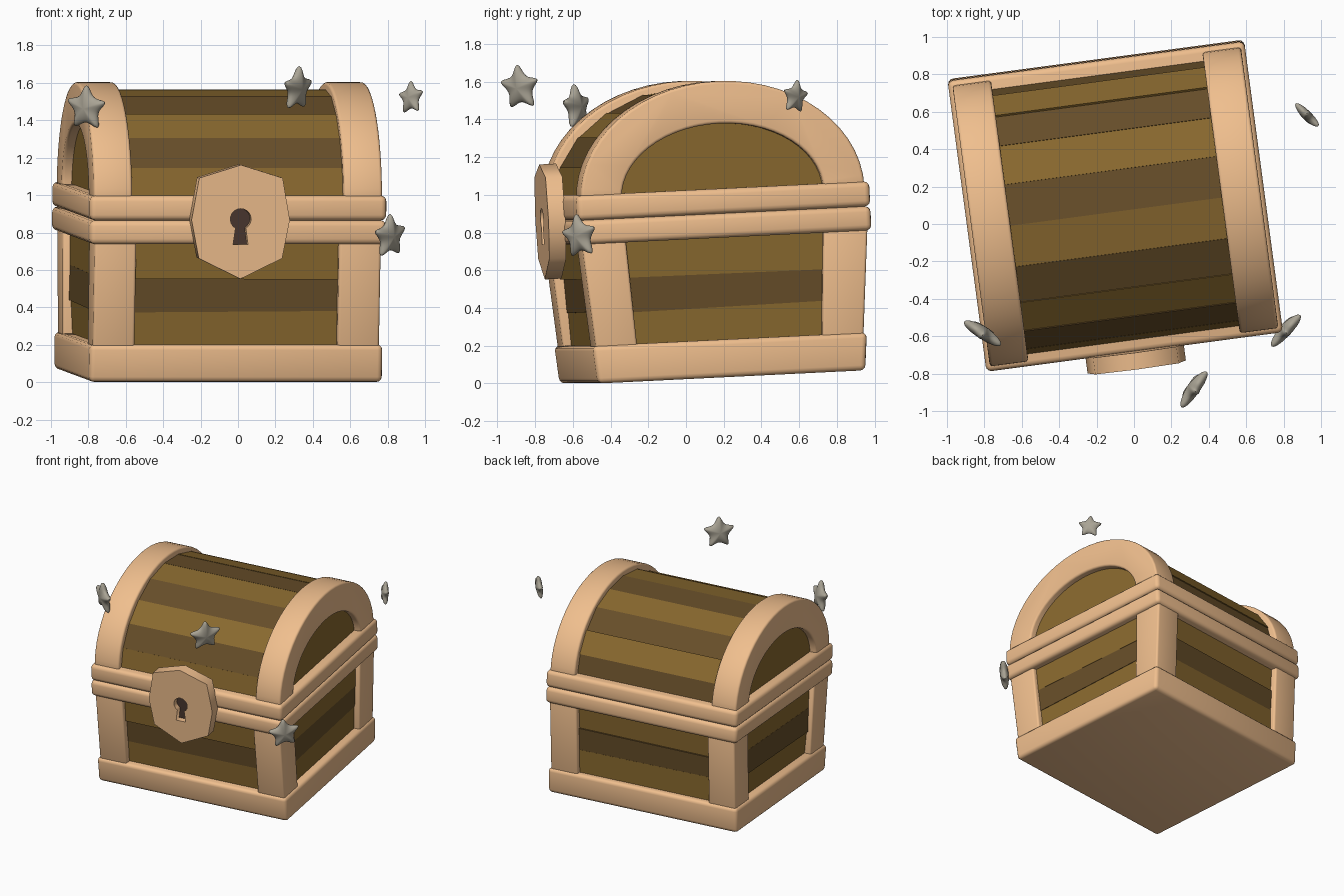
import bpy, bmesh, random
from math import sin, cos, pi, radians
from mathutils import Matrix, Vector

if "Cube" in bpy.data.objects:
    bpy.data.objects.remove(bpy.data.objects["Cube"])

random.seed(4)
R = Matrix.Rotation
# the whole chest is turned and tipped slightly
CHEST = Matrix.Translation((-0.106, 0.14, 0.035)) @ R(radians(7.6), 4, 'Z') @ R(radians(2.8), 4, 'X')


def material(name, rgb):
    m = bpy.data.materials.new(name)
    m.diffuse_color = (*rgb, 1)
    m.use_nodes = True
    m.node_tree.nodes["Principled BSDF"].inputs["Base Color"].default_value = m.diffuse_color
    return m


FRAME = material("frame", (0.87, 0.52, 0.27))
LIGHT = material("light_wood", (0.25, 0.14, 0.028))
DARK = material("dark_wood", (0.135, 0.076, 0.022))
HOLE = material("keyhole_dark", (0.07, 0.04, 0.03))
STONE = material("star_grey", (0.40, 0.37, 0.30))


def finish(ob, mat, matrix):
    ob.data.materials.append(mat)
    ob.matrix_world = matrix
    bpy.ops.object.select_all(action='DESELECT')
    ob.select_set(True)
    bpy.context.view_layer.objects.active = ob
    if ob.type == 'CURVE':
        bpy.ops.object.convert(target='MESH')
    else:
        bpy.ops.object.shade_smooth_by_angle(angle=radians(35))


def add(name, bm, mat, bevel=0.0, matrix=CHEST):
    bmesh.ops.recalc_face_normals(bm, faces=bm.faces)
    if bevel:
        edges = [e for e in bm.edges if e.calc_face_angle(0) > radians(40)]
        bmesh.ops.bevel(bm, geom=edges, offset=bevel, segments=3, profile=0.5, affect='EDGES')
    me = bpy.data.meshes.new(name)
    bm.to_mesh(me)
    bm.free()
    ob = bpy.data.objects.new(name, me)
    bpy.context.collection.objects.link(ob)
    finish(ob, mat, matrix)
    return ob


def taper(bm):
    # the lower body narrows front to back toward the floor
    for v in bm.verts:
        if v.co.z < 0.74:
            v.co.y *= (0.70 + 0.09 * v.co.z) / 0.767


def box(name, lo, hi, mat, bevel=0.0, turn=None):
    bm = bmesh.new()
    lo, hi = Vector(lo), Vector(hi)
    bmesh.ops.create_cube(bm, size=1)
    for v in bm.verts:
        p = Vector(a * b for a, b in zip(v.co, hi - lo))
        v.co = (turn @ p if turn else p) + (lo + hi) / 2
    taper(bm)
    return add(name, bm, mat, bevel)


def prism(name, yz, x0, x1, mat, bevel=0.0):
    bm = bmesh.new()
    a = [bm.verts.new((x0, y, z)) for y, z in yz]
    b = [bm.verts.new((x1, y, z)) for y, z in yz]
    bm.faces.new(a)
    bm.faces.new(b)
    for i in range(len(yz)):
        j = (i + 1) % len(yz)
        bm.faces.new((a[i], a[j], b[j], b[i]))
    return add(name, bm, mat, bevel)


def arc(a, b, z, n=28):
    return [(-a * cos(pi * i / n), z + b * sin(pi * i / n)) for i in range(n + 1)]


# base and the two rim bands
box("base", (-0.79, -0.785, 0), (0.79, 0.785, 0.2), FRAME, 0.028)
box("lower_band", (-0.80, -0.785, 0.74), (0.80, 0.785, 0.868), FRAME, 0.03)
box("upper_band", (-0.80, -0.785, 0.868), (0.80, 0.785, 1.0), FRAME, 0.03)

# corner posts
for sx in (-1, 1):
    for sy in (-1, 1):
        xs, ys = sorted((sx * 0.547, sx * 0.772)), sorted((sy * 0.53, sy * 0.767))
        box("corner_post", (xs[0], ys[0], 0.17), (xs[1], ys[1], 0.77), FRAME, 0.015)

# body planks, slightly crooked, three rows on every side
rows = [0.17, 0.38, 0.555, 0.77]
for k in range(3):
    z0, z1 = rows[k] - 0.006, rows[k + 1] + 0.006
    mat = DARK if k == 1 else LIGHT
    for s in (-1, 1):
        d = 0.72 + random.uniform(-0.008, 0.008)
        ys = sorted((s * d, s * (d - 0.08)))
        t = R(random.uniform(-0.05, 0.05), 3, 'X') @ R(random.uniform(-0.012, 0.012), 3, 'Y')
        box("front_plank" if s < 0 else "back_plank", (-0.6, ys[0], z0), (0.6, ys[1], z1), mat, turn=t)
        d = 0.73 + random.uniform(-0.008, 0.008)
        xs = sorted((s * d, s * (d - 0.08)))
        t = R(random.uniform(-0.05, 0.05), 3, 'Y') @ R(random.uniform(-0.015, 0.015), 3, 'X')
        box("side_plank", (xs[0], -0.6, z0), (xs[1], 0.6, z1), mat, turn=t)

# lid arches with inset end panels
ring = arc(0.76, 0.60, 0.97)
inner = arc(0.54, 0.375, 0.97)
for s in (-1, 1):
    prism("lid_arch", ring + inner[::-1], s * 0.57, s * 0.778, FRAME, 0.016)
    prism("lid_end_panel", arc(0.58, 0.41, 0.96), s * 0.66, s * 0.725, LIGHT)

# lid planks around the arch, edges stepping in and out
N = 10
for i in range(N):
    pts = []
    for t, inset in ((i, 0), (i + 1, 0), (i + 1, 0.07), (i, 0.07)):
        q = pi * t / N
        o = random.uniform(-0.009, 0.009) - inset
        pts.append((-(0.718 + o) * cos(q), 0.97 + (0.562 + o) * sin(q)))
    prism("lid_plank", pts, -0.62, 0.62, DARK if i % 2 else LIGHT)

# lock plate with a keyhole through it
cu = bpy.data.curves.new("lock_plate", 'CURVE')
cu.dimensions, cu.fill_mode, cu.extrude = '2D', 'BOTH', 0.045
outline = [(0, .295), (.225, .225), (.265, 0), (.225, -.205),
           (0, -.315), (-.225, -.205), (-.265, 0), (-.225, .225)]
keyhole = [(0.056 * sin(a), 0.056 * cos(a) + 0.005) for a in
           [radians(-150 + 300 * i / 16) for i in range(17)]] + [(0.04, -0.13), (-0.04, -0.13)]
for pts in (outline, keyhole):
    sp = cu.splines.new('POLY')
    sp.points.add(len(pts) - 1)
    for p, (x, y) in zip(sp.points, pts):
        p.co = (x, y, 0, 1)
    sp.use_cyclic_u = True
plate = bpy.data.objects.new("lock_plate", cu)
bpy.context.collection.objects.link(plate)
finish(plate, FRAME, CHEST @ Matrix.Translation((0, -0.825, 0.875)) @ R(pi / 2, 4, 'X'))
box("keyhole_back", (-0.09, -0.825, 0.72), (0.09, -0.79, 0.96), HOLE)


# puffy floating stars
def star(loc, radius, yaw, tilt, roll):
    corners = [Vector((sin(pi * i / 5), cos(pi * i / 5))) * (1.1 if i % 2 == 0 else 0.56) for i in range(10)]
    line = [corners[i].lerp(corners[(i + 1) % 10], k / 6) for i in range(10) for k in range(6)]
    n = len(line)
    for _ in range(4):
        line = [(line[i - 1] + line[i] * 2 + line[(i + 1) % n]) / 4 for i in range(n)]
    bm = bmesh.new()
    prev = None
    steps = 12
    tips = [bm.verts.new((0, 0, z * 0.27 * radius)) for z in (1, -1)]
    for k in range(1, steps):
        q = pi * k / steps
        cur = [bm.verts.new((*(p * radius * sin(q)), 0.27 * radius * cos(q))) for p in line]
        for i in range(n):
            j = (i + 1) % n
            if prev:
                bm.faces.new((prev[i], prev[j], cur[j], cur[i]))
            else:
                bm.faces.new((tips[0], cur[i], cur[j]))
        prev = cur
    for i in range(n):
        bm.faces.new((tips[1], prev[(i + 1) % n], prev[i]))
    m = (Matrix.Translation(loc) @ R(radians(yaw), 4, 'Z') @ R(radians(90 + tilt), 4, 'X')
         @ R(radians(roll), 4, 'Z'))
    add("star", bm, STONE, matrix=m)


star((-0.81, -0.58, 1.465), 0.125, -33, 6, -4)
star((0.318, -0.88, 1.568), 0.125, 55, 8, 3)
star((0.925, 0.58, 1.52), 0.092, -45, -5, 5)
star((0.812, -0.565, 0.78), 0.122, 48, 6, 6)
